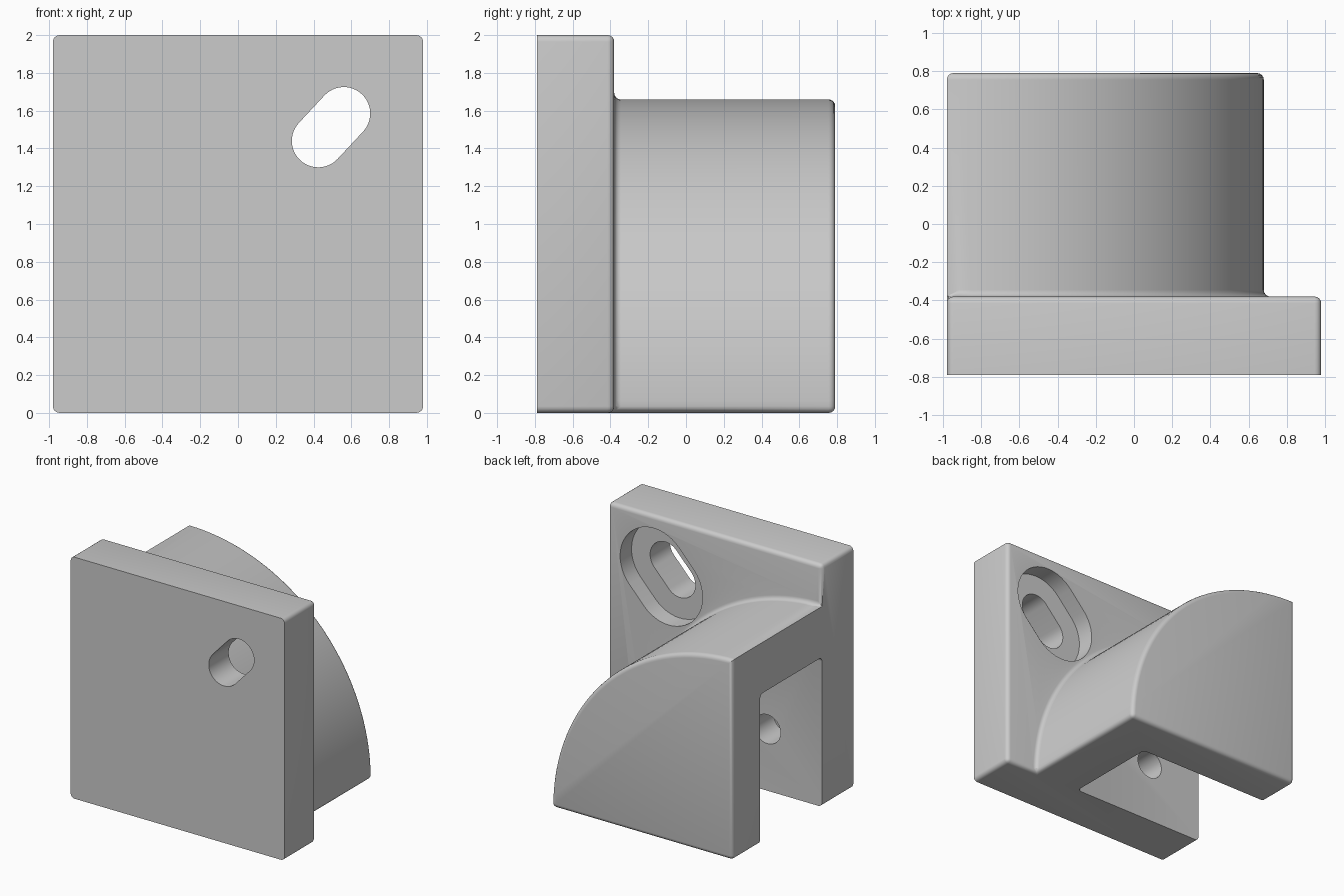
import bpy, bmesh, math
from mathutils import Vector

if "Cube" in bpy.data.objects:
    bpy.data.objects.remove(bpy.data.objects["Cube"])

X0, X1, TOP = -0.98, 0.98, 2.0             # plate outline
Y0, Y1, Y2, Y3 = -0.79, -0.38, 0.43, 0.79  # front, plate back, pocket end, rear
RO, RI = 1.66, 1.24                        # outer and pocket radii
XO, XI = X0 + RO, X0 + RI
ROUND = 0.035
SEG = 40

grey = bpy.data.materials.new("plain_grey")
grey.use_nodes = True
COLOR = (0.6, 0.6, 0.6, 1)
grey.diffuse_color = COLOR
grey.node_tree.nodes["Principled BSDF"].inputs["Base Color"].default_value = COLOR


def make_object(name, bm):
    bmesh.ops.remove_doubles(bm, verts=bm.verts, dist=0.0001)
    bmesh.ops.recalc_face_normals(bm, faces=bm.faces)
    mesh = bpy.data.meshes.new(name)
    bm.to_mesh(mesh)
    bm.free()
    mesh.materials.append(grey)
    obj = bpy.data.objects.new(name, mesh)
    bpy.context.collection.objects.link(obj)
    return obj


def face(bm, points):
    bm.faces.new([bm.verts.new(p) for p in points])


def arc(radius):
    steps = [math.pi / 2 * i / SEG for i in range(SEG + 1)]
    return [(X0 + radius * math.cos(a), radius * math.sin(a)) for a in steps]


def at_y(outline, y):
    return [(x, y, z) for x, z in outline]


def strip(bm, outline, ya, yb):
    for (xa, za), (xb, zb) in zip(outline, outline[1:]):
        face(bm, [(xa, ya, za), (xb, ya, zb), (xb, yb, zb), (xa, yb, za)])


# Body: square plate with a hollow quarter-round block behind it
bm = bmesh.new()
outer, inner = arc(RO), arc(RI)
face(bm, at_y([(X0, 0), (X1, 0), (X1, TOP), (X0, TOP)], Y0))
face(bm, at_y(outer + [(X0, TOP), (X1, TOP), (X1, 0)], Y1))
face(bm, at_y(inner + [(X0, 0)], Y1))
face(bm, at_y(inner + [(X0, 0)], Y2))
face(bm, at_y(outer + [(X0, 0)], Y3))
strip(bm, [(X1, 0), (X1, TOP), (X0, TOP)], Y0, Y1)
strip(bm, outer, Y1, Y3)
strip(bm, inner, Y1, Y2)
# Side and underside share one stepped outline
for flat, far, step, hollow in (("side", TOP, RO, RI), ("base", X1 - X0, RO, RI)):
    outline = [(Y0, 0), (Y0, far), (Y1, far), (Y1, step), (Y3, step),
               (Y3, 0), (Y2, 0), (Y2, hollow), (Y1, hollow), (Y1, 0)]
    face(bm, [(X0, y, d) if flat == "side" else (X0 + d, y, 0) for y, d in outline])
bmesh.ops.remove_doubles(bm, verts=bm.verts, dist=0.0001)
bmesh.ops.recalc_face_normals(bm, faces=bm.faces)


def is_rounded(edge):
    if edge.calc_face_angle(0) < 0.5:
        return False
    m = (edge.verts[0].co + edge.verts[1].co) / 2
    on_side, on_base = abs(m.x - X0) < 0.001, abs(m.z) < 0.001
    front = abs(m.y - Y0) < 0.001
    crest = on_side and abs(m.z - RO) < 0.001
    mouth = ((on_side or on_base) and math.hypot(m.x - X0, m.z) < RI + 0.01
             and Y1 - 0.01 < m.y < Y2 + 0.01)
    return not (front or crest or mouth)


bmesh.ops.bevel(bm, geom=[e for e in bm.edges if is_rounded(e)], offset=ROUND,
                offset_type="OFFSET", segments=4, profile=0.5,
                affect="EDGES", clamp_overlap=True)
body = make_object("mounting_body", bm)


def cut_slot(name, ends, radius, ya, yb):
    """Cut a round-ended slot between two centres along y."""
    a, b = (Vector(e) for e in ends)
    lean = math.atan2(b.y - a.y, b.x - a.x)
    outline = []
    for centre, start in ((a, lean + math.pi / 2), (b, lean - math.pi / 2)):
        for i in range(25):
            t = start + math.pi * i / 24
            outline.append((centre.x + radius * math.cos(t), centre.y + radius * math.sin(t)))
    cb = bmesh.new()
    face(cb, at_y(outline, ya))
    face(cb, at_y(outline, yb))
    strip(cb, outline + outline[:1], ya, yb)
    cutter = make_object(name, cb)
    cutter.hide_render = True
    mod = body.modifiers.new(name, "BOOLEAN")
    mod.operation, mod.solver, mod.object = "DIFFERENCE", "EXACT", cutter
    bpy.context.view_layer.objects.active = body
    bpy.ops.object.modifier_apply(modifier=name)
    bpy.data.objects.remove(cutter)


# Slanted through slot, its wide recess, and a blind hole inside the pocket
slot = ((0.425, 1.44), (0.56, 1.585))
cut_slot("slot_cutter", slot, 0.14, Y0 - 0.1, Y1 + 0.1)
cut_slot("recess_cutter", slot, 0.31, Y1 - 0.15, Y1 + 0.1)
cut_slot("hole_cutter", ((-0.48, 0.51), (-0.4799, 0.51)), 0.12, Y1 - 0.25, Y1 + 0.1)

bpy.ops.object.select_all(action="DESELECT")
body.select_set(True)
bpy.context.view_layer.objects.active = body
bpy.ops.object.shade_smooth_by_angle(angle=math.radians(32))
